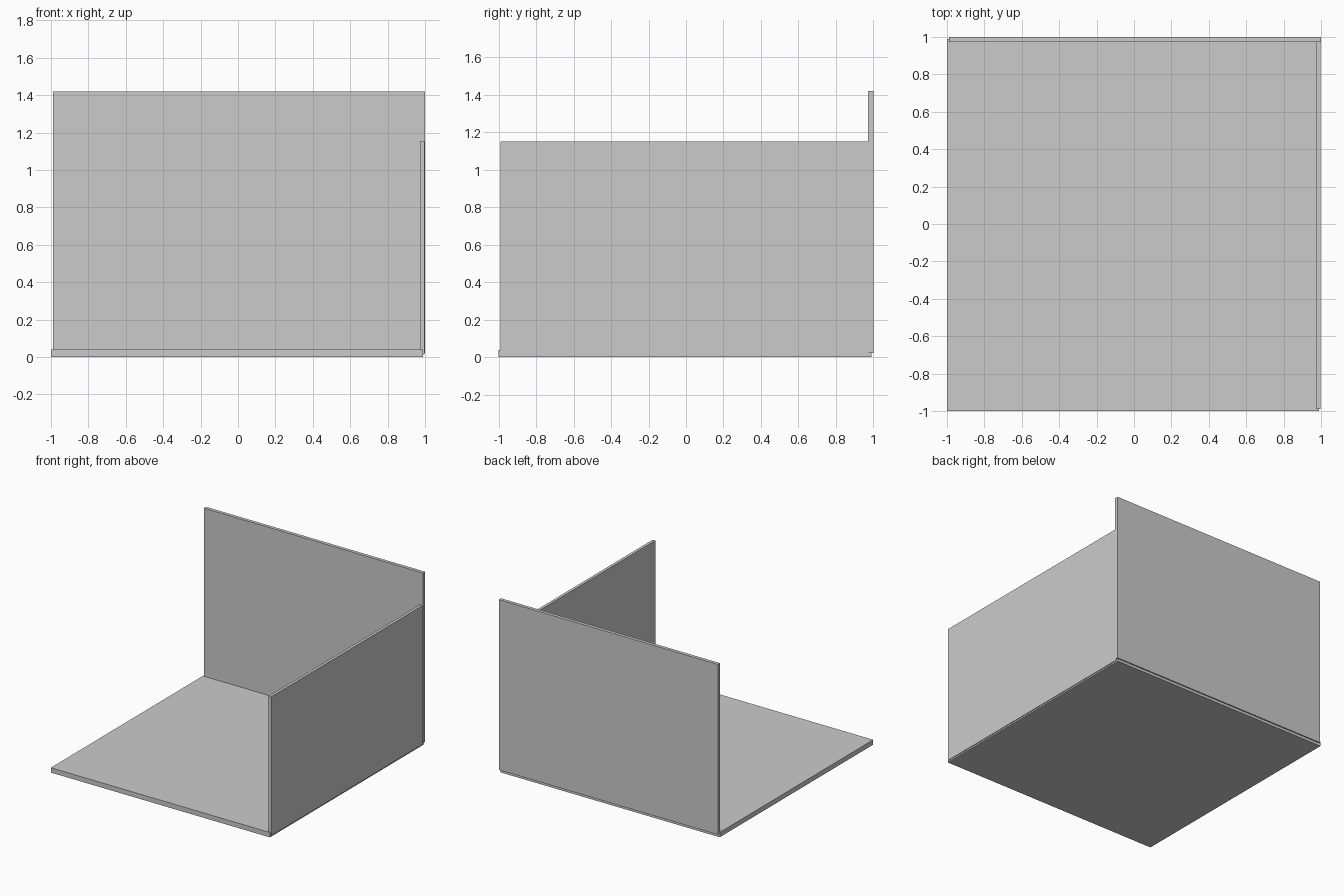
import bpy

if "Cube" in bpy.data.objects:
    bpy.data.objects.remove(bpy.data.objects["Cube"])


def slab(name, lo, hi):
    """Box panel spanning two opposite corners."""
    bpy.ops.mesh.primitive_cube_add(size=1)
    ob = bpy.context.object
    ob.name = name
    ob.data.name = name
    for v in ob.data.vertices:
        v.co = [h if c > 0 else l for c, l, h in zip(v.co, lo, hi)]
    return ob


# Floor panel
slab("floor", (-1.0, -1.0, 0.0), (0.99, 0.99, 0.04))
# Tall back wall, slightly overhanging the floor's rear edge
slab("back_wall", (-0.99, 0.972, 0.022), (1.0, 1.0, 1.42))
# Lower right wall, butting against the back wall
slab("right_wall", (0.972, -0.99, 0.012), (0.996, 0.974, 1.152))
